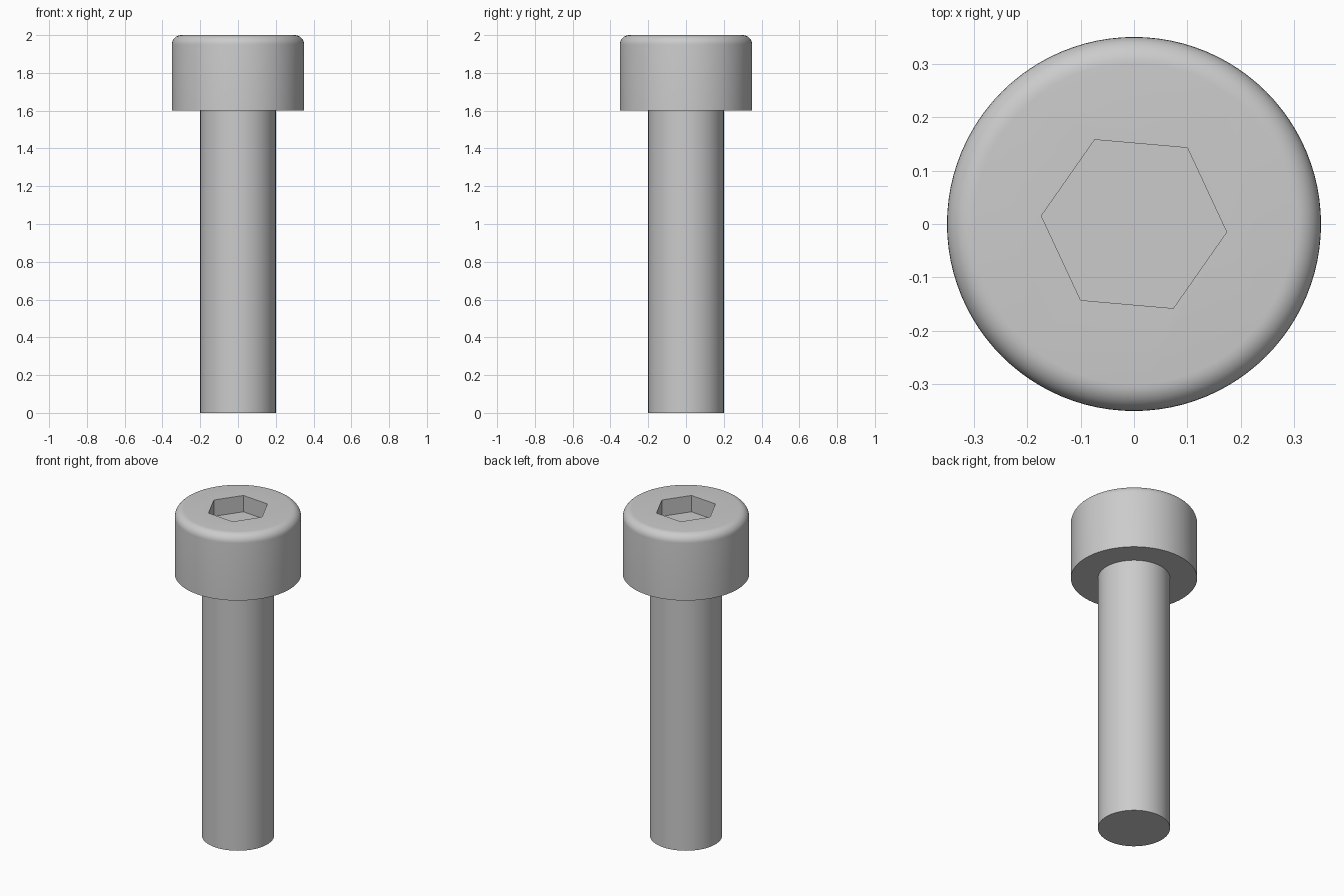
import bpy
import bmesh
from math import cos, sin, pi, radians
from mathutils import Matrix

cube = bpy.data.objects.get("Cube")
if cube:
    bpy.data.objects.remove(cube, do_unlink=True)

steel = bpy.data.materials.new("grey steel")
steel.use_nodes = True
GREY = (0.6, 0.6, 0.6, 1)
steel.diffuse_color = GREY
steel.node_tree.nodes["Principled BSDF"].inputs["Base Color"].default_value = GREY


def lathe(name, profile, sides, start=0):
    """Revolve an (r, z) profile around the z axis."""
    bm = bmesh.new()
    verts = [bm.verts.new((r, 0, z)) for r, z in profile]
    edges = [bm.edges.new(pair) for pair in zip(verts, verts[1:])]
    bmesh.ops.spin(bm, geom=verts + edges, cent=(0, 0, 0), axis=(0, 0, 1),
                   angle=2 * pi, steps=sides)
    bmesh.ops.remove_doubles(bm, verts=bm.verts, dist=0.0001)
    # Merge the fans on the flat ends into single faces
    bmesh.ops.dissolve_limit(bm, angle_limit=radians(0.5),
                             verts=bm.verts, edges=bm.edges)
    bmesh.ops.recalc_face_normals(bm, faces=bm.faces)
    bm.transform(Matrix.Rotation(start, 4, "Z"))
    mesh = bpy.data.meshes.new(name)
    bm.to_mesh(mesh)
    bm.free()
    mesh.materials.append(steel)
    obj = bpy.data.objects.new(name, mesh)
    bpy.context.collection.objects.link(obj)
    return obj


def activate(obj):
    bpy.ops.object.select_all(action="DESELECT")
    obj.select_set(True)
    bpy.context.view_layer.objects.active = obj


# Plain round shank, reaching a little way into the head
shank = lathe("shank", [(0, 0), (0.2, 0), (0.2, 1.7), (0, 1.7)], 96)

# Head with a rounded top rim
FILLET = 0.05
rim = [(0.35 - FILLET + FILLET * cos(i * pi / 16),
        2 - FILLET + FILLET * sin(i * pi / 16)) for i in range(9)]
head = lathe("head", [(0, 1.6), (0.35, 1.6)] + rim + [(0, 2)], 96)

# Hexagonal key socket cut into the top
cutter = lathe("socket_cutter", [(0, 1.9), (0.174, 1.9), (0.174, 2.1), (0, 2.1)],
               6, radians(-5))
cutter.hide_render = True
cut = head.modifiers.new("socket", "BOOLEAN")
cut.operation = "DIFFERENCE"
cut.solver = "EXACT"
cut.object = cutter
activate(head)
bpy.ops.object.modifier_apply(modifier=cut.name)
bpy.data.objects.remove(cutter, do_unlink=True)

for part in (shank, head):
    activate(part)
    bpy.ops.object.shade_smooth_by_angle(angle=radians(30))
